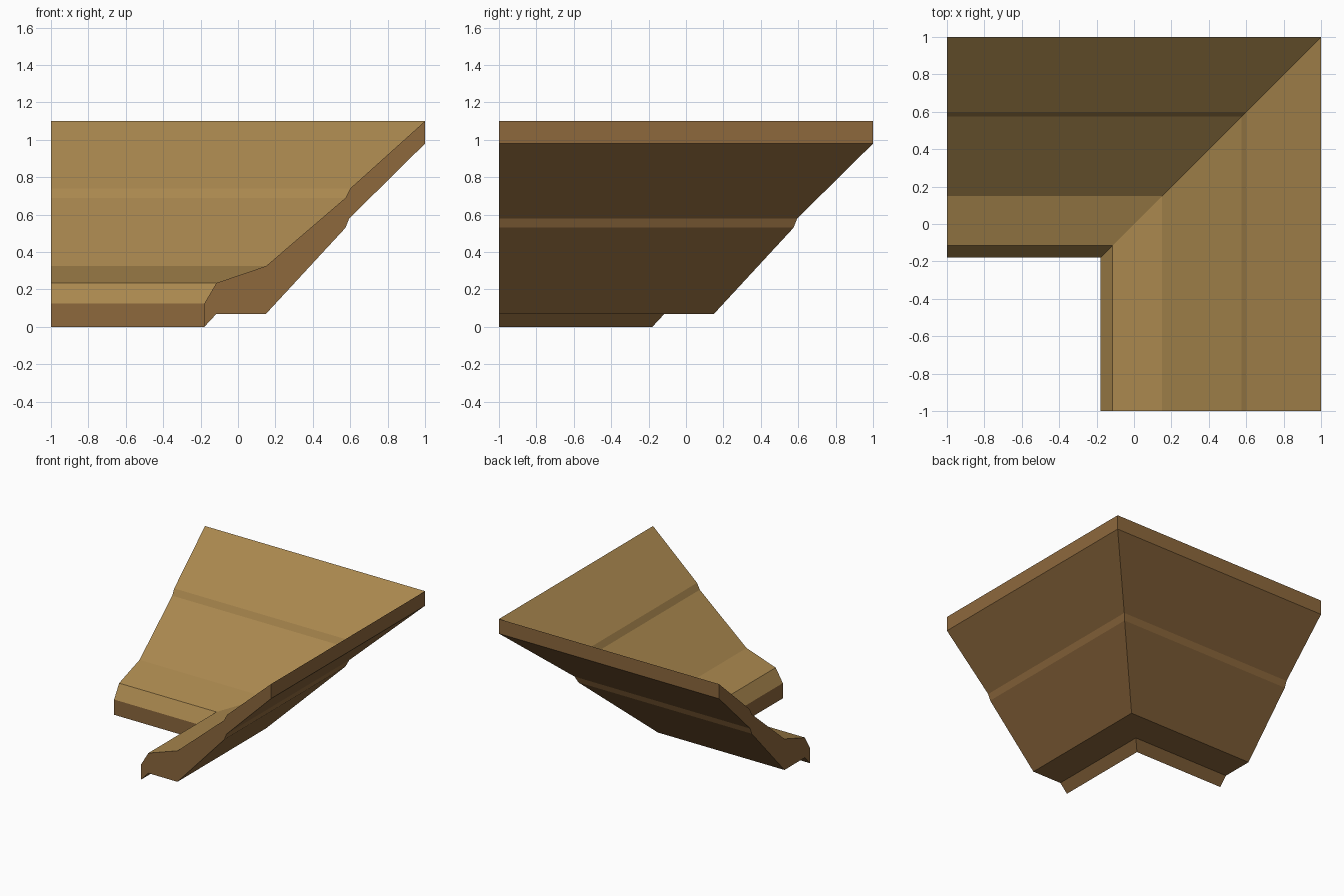
import bpy
import bmesh

cube = bpy.data.objects.get("Cube")
if cube:
    bpy.data.objects.remove(cube, do_unlink=True)


def make_material(name, rgb):
    mat = bpy.data.materials.new(name)
    mat.use_nodes = True
    mat.diffuse_color = (*rgb, 1)
    mat.node_tree.nodes["Principled BSDF"].inputs["Base Color"].default_value = (*rgb, 1)
    return mat


brown = make_material("brown_wood", (0.266, 0.139, 0.046))
tan = make_material("tan_roofing", (0.40, 0.245, 0.077))

# Roof cross-section: (offset from the centre, height), top surface then underside
TOP = [(-0.18, 0.125), (-0.115, 0.235), (0.15, 0.325),
       (0.575, 0.69), (0.6, 0.74), (1, 1.10)]
UNDER = [(1, 0.98), (0.595, 0.58), (0.575, 0.53),
         (0.15, 0.07), (-0.115, 0.07), (-0.18, 0)]
profile = TOP + UNDER

# Sweep the section along one wing, round the mitred corner, along the other
bm = bmesh.new()
placements = [
    lambda t, z: (-1, t, z),
    lambda t, z: (t, t, z),
    lambda t, z: (t, -1, z),
]
rings = [[bm.verts.new(place(t, z)) for t, z in profile] for place in placements]
count = len(profile)
for a, b in zip(rings, rings[1:]):
    for i in range(count):
        j = (i + 1) % count
        bm.faces.new((a[i], a[j], b[j], b[i]))

# Cut ends of the two wings
bm.faces.new(rings[0])
bm.faces.new(rings[-1])
bmesh.ops.recalc_face_normals(bm, faces=bm.faces[:])

# Upward faces carry roofing; edges, ends and underside are wood
for face in bm.faces:
    face.normal_update()
    face.material_index = 1 if face.normal.z > 0.1 else 0

mesh = bpy.data.meshes.new("roof_corner")
bm.to_mesh(mesh)
bm.free()
mesh.materials.append(brown)
mesh.materials.append(tan)
roof = bpy.data.objects.new("roof_corner", mesh)
bpy.context.collection.objects.link(roof)
